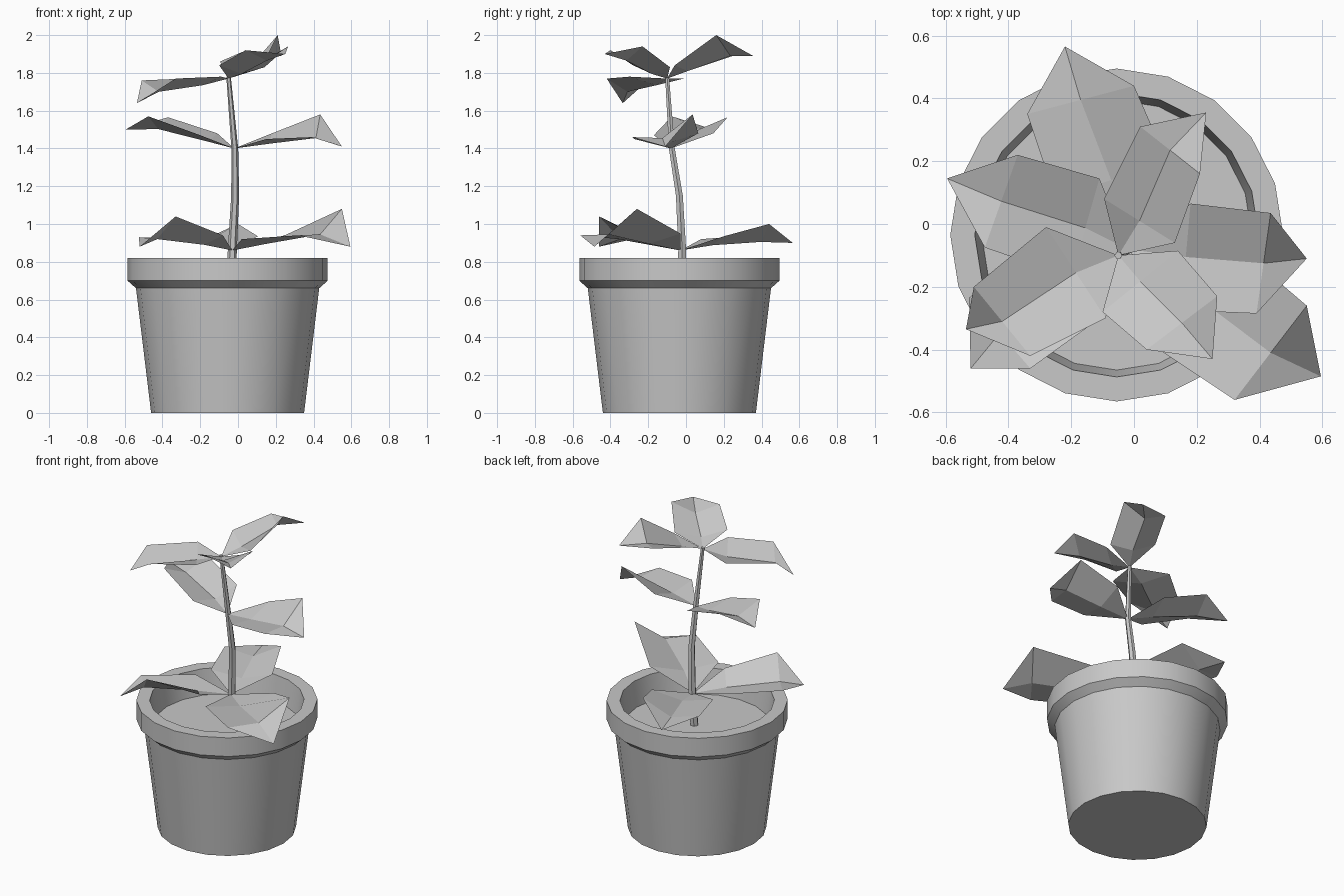
import bpy
import bmesh
from math import cos, sin, tau, radians
from mathutils import Vector

default_cube = bpy.data.objects.get("Cube")
if default_cube:
    bpy.data.objects.remove(default_cube, do_unlink=True)

# One plain grey for the whole model
grey = bpy.data.materials.new("plain_grey")
grey.use_nodes = True
grey_value = (0.58, 0.58, 0.58, 1)
grey.diffuse_color = grey_value
for node in grey.node_tree.nodes:
    if node.type == 'BSDF_PRINCIPLED':
        node.inputs["Base Color"].default_value = grey_value


def finish(name, bm, smooth=False):
    """Turn a bmesh into a named, coloured object."""
    mesh = bpy.data.meshes.new(name)
    bm.to_mesh(mesh)
    bm.free()
    mesh.materials.append(grey)
    obj = bpy.data.objects.new(name, mesh)
    bpy.context.collection.objects.link(obj)
    if smooth:
        bpy.ops.object.select_all(action='DESELECT')
        obj.select_set(True)
        bpy.context.view_layer.objects.active = obj
        bpy.ops.object.shade_smooth_by_angle(angle=radians(30))
    return obj


def loft(name, rings, sides, cap_start=False, cap_end=False, smooth=True):
    """Join horizontal rings, each given as (x, y, z, radius)."""
    bm = bmesh.new()
    loops = []
    for x, y, z, radius in rings:
        angles = [tau * i / sides for i in range(sides)]
        loops.append([bm.verts.new((x + radius * cos(a), y + radius * sin(a), z))
                      for a in angles])
    for low, high in zip(loops, loops[1:]):
        for i in range(sides):
            j = (i + 1) % sides
            bm.faces.new((low[i], low[j], high[j], high[i]))
    if cap_start:
        bm.faces.new(loops[0][::-1])
    if cap_end:
        bm.faces.new(loops[-1])
    return finish(name, bm, smooth)


def leaf(name, base, left_near, left_far, tip, right_far, right_near):
    """Six-sided leaf folded downwards along its midrib."""
    bm = bmesh.new()
    outline = [Vector(p) for p in (base, left_near, left_far, tip, right_far, right_near)]
    mid_near = (outline[1] + outline[5]) / 2 - Vector((0, 0, 0.04))
    mid_far = (outline[2] + outline[4]) / 2 - Vector((0, 0, 0.065))
    b, ln, lf, t, rf, rn, mn, mf = [bm.verts.new(p) for p in outline + [mid_near, mid_far]]
    for face in ((b, rn, mn), (b, mn, ln),
                 (rn, rf, mf, mn), (mn, mf, lf, ln),
                 (rf, t, mf), (mf, t, lf)):
        bm.faces.new(face)
    return finish(name, bm)


# Pot: tapered wall, flared rim and inner wall down to the soil
pot_x, pot_y, sides = -0.055, -0.035, 20
pot_profile = [(0.405, 0), (0.485, 0.66), (0.53, 0.7), (0.53, 0.82),
               (0.452, 0.82), (0.43, 0.66)]
loft("pot", [(pot_x, pot_y, z, r) for r, z in pot_profile], sides, cap_start=True)

# Soil
loft("soil", [(pot_x, pot_y, 0.64, 0.428), (pot_x, pot_y, 0.66, 0.43)], sides,
     cap_end=True, smooth=False)

# Stem: gently bent and tapering
loft("stem", [(-0.04, -0.03, 0.64, 0.025), (-0.03, -0.02, 0.86, 0.024),
              (-0.015, -0.035, 1.15, 0.021), (-0.017, -0.075, 1.4, 0.018),
              (-0.05, -0.1, 1.78, 0.012)], 6, cap_end=True)

# Top leaves
top = (-0.05, -0.1, 1.77)
leaf("top_back_leaf", top, (-0.095, 0.08, 1.86), (0.02, 0.31, 1.91),
     (0.23, 0.355, 1.89), (0.21, 0.16, 2), (0.13, -0.06, 1.84))
leaf("top_front_leaf", top, (0.14, -0.085, 1.83), (0.265, -0.23, 1.94),
     (0.25, -0.43, 1.9), (0.04, -0.4, 1.92), (-0.1, -0.28, 1.84))
leaf("top_right_leaf", top, (-0.09, -0.3, 1.78), (-0.33, -0.42, 1.77),
     (-0.535, -0.335, 1.64), (-0.51, -0.2, 1.76), (-0.28, -0.01, 1.77))

# Middle leaves
middle = (-0.02, -0.08, 1.4)
leaf("middle_right_leaf", middle, (-0.2, -0.17, 1.47), (-0.475, -0.075, 1.57),
     (-0.595, 0.145, 1.5), (-0.37, 0.22, 1.565), (-0.11, 0.145, 1.48))
leaf("middle_left_leaf", middle, (0.18, 0.065, 1.48), (0.435, 0.035, 1.58),
     (0.55, -0.11, 1.41), (0.39, -0.285, 1.46), (0.15, -0.275, 1.45))

# Bottom leaves
bottom = (-0.03, -0.03, 0.86)
leaf("bottom_left_leaf", bottom, (0.28, -0.03, 0.95), (0.55, -0.26, 1.08),
     (0.595, -0.485, 0.88), (0.32, -0.56, 0.94), (0.02, -0.36, 0.92))
leaf("bottom_right_leaf", bottom, (-0.08, -0.28, 0.94), (-0.33, -0.46, 1.04),
     (-0.52, -0.46, 0.88), (-0.525, -0.235, 0.93), (-0.28, -0.03, 0.92))
leaf("bottom_back_leaf", bottom, (-0.25, 0.08, 0.92), (-0.34, 0.35, 0.94),
     (-0.22, 0.565, 0.9), (0, 0.44, 1), (0.105, 0.2, 0.935))
